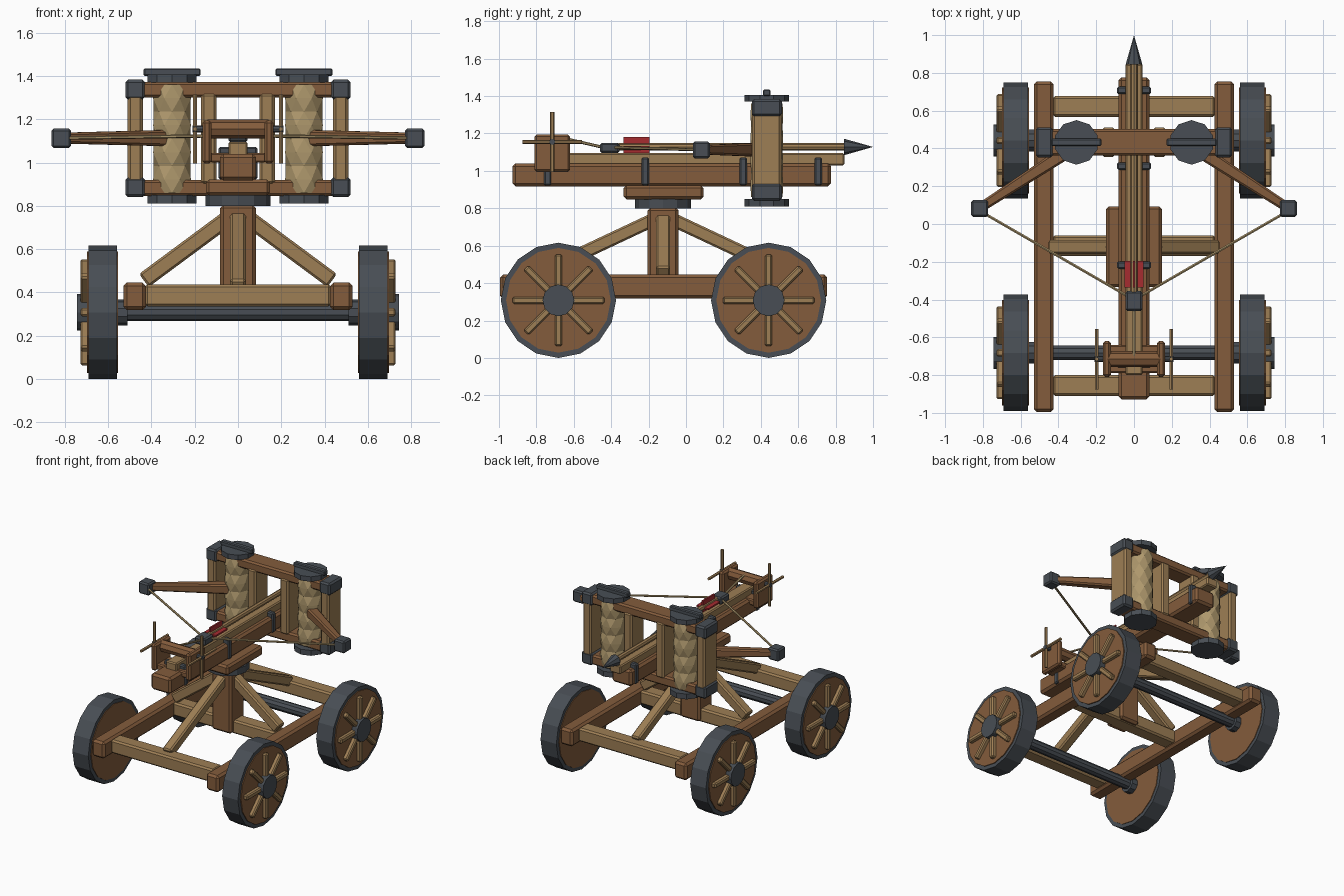
import bpy, bmesh, math
from mathutils import Vector, Matrix

if "Cube" in bpy.data.objects:
    bpy.data.objects.remove(bpy.data.objects["Cube"])


def material(name, rgb):
    m = bpy.data.materials.new(name)
    m.diffuse_color = (*rgb, 1)
    m.use_nodes = True
    m.node_tree.nodes["Principled BSDF"].inputs["Base Color"].default_value = m.diffuse_color
    return m


BROWN = material("dark_wood", (0.23, 0.107, 0.045))
LIGHT = material("light_wood", (0.34, 0.21, 0.09))
IRON = material("iron", (0.065, 0.076, 0.089))
ROPE = material("rope", (0.42, 0.31, 0.15))
RED = material("red_feather", (0.38, 0.025, 0.03))


def finish(name, bm, mat, bevel=0):
    bmesh.ops.recalc_face_normals(bm, faces=bm.faces)
    me = bpy.data.meshes.new(name)
    bm.to_mesh(me)
    bm.free()
    me.materials.append(mat)
    ob = bpy.data.objects.new(name, me)
    bpy.context.collection.objects.link(ob)
    if bevel:
        mod = ob.modifiers.new("bevel", "BEVEL")
        mod.width, mod.segments = bevel, 1
    return ob


def box(name, x, y, z, mat, bevel=0.012):
    """Box from (min, max) pairs."""
    bm = bmesh.new()
    bmesh.ops.create_cube(bm, size=1)
    for v in bm.verts:
        v.co = [(a + b) / 2 + c * abs(b - a) for (a, b), c in zip((x, y, z), v.co)]
    return finish(name, bm, mat, bevel)


def along(p, q):
    p, q = Vector(p), Vector(q)
    d = q - p
    return Matrix.Translation((p + q) / 2) @ d.to_track_quat('Z', 'Y').to_matrix().to_4x4(), d.length


def beam(name, p, q, w, mat, w2=None, bevel=0.01):
    """Square beam from p to q, tapering from w to w2."""
    m, length = along(p, q)
    bm = bmesh.new()
    bmesh.ops.create_cube(bm, size=1)
    for v in bm.verts:
        s = (w2 or w) if v.co.z > 0 else w
        v.co = m @ Vector((v.co.x * s, v.co.y * s, v.co.z * length))
    return finish(name, bm, mat, bevel)


def rod(name, p, q, r, mat, n=8, r2=None, bevel=0):
    m, length = along(p, q)
    bm = bmesh.new()
    bmesh.ops.create_cone(bm, cap_ends=True, segments=n, radius1=r,
                          radius2=r if r2 is None else r2, depth=length, matrix=m)
    return finish(name, bm, mat, bevel)


def rope_bundle(name, cx, cy, z0, z1, r, n=8, rows=8):
    """Twisted skein: rings turned half a step, joined by triangles."""
    bm = bmesh.new()
    rings = []
    for i in range(rows + 1):
        rad = r * (1 if i % 2 else 0.9)
        rings.append([bm.verts.new((cx + rad * math.cos(a), cy + rad * math.sin(a),
                                    z0 + (z1 - z0) * i / rows))
                      for a in [2 * math.pi * (k + i / 2) / n for k in range(n)]])
    for lo, hi in zip(rings, rings[1:]):
        for k in range(n):
            j = (k + 1) % n
            bm.faces.new((lo[k], lo[j], hi[k]))
            bm.faces.new((lo[j], hi[j], hi[k]))
    bm.faces.new(rings[0])
    bm.faces.new(rings[-1])
    return finish(name, bm, ROPE)


# Wheels and axles
WZ = 0.308
for end, wy in (("rear", -0.682), ("front", 0.442)):
    rod(f"{end}_axle", (-0.6, wy, WZ), (0.6, wy, WZ), 0.04, IRON, 10)
    for side, s in (("left", -1), ("right", 1)):
        tag = f"{end}_{side}"
        rod(f"{tag}_tyre", (s * 0.56, wy, WZ), (s * 0.692, wy, WZ), 0.308, IRON, 16)
        rod(f"{tag}_wheel_disc", (s * 0.555, wy, WZ), (s * 0.699, wy, WZ), 0.28, BROWN, 16)
        rod(f"{tag}_hub", (s * 0.6, wy, WZ), (s * 0.745, wy, WZ), 0.085, IRON, 12)
        rod(f"{tag}_axle_collar", (s * 0.51, wy, WZ), (s * 0.57, wy, WZ), 0.06, IRON, 10)
        for k in range(8):
            a = k * math.pi / 4
            dy, dz = math.cos(a), math.sin(a)
            beam(f"{tag}_spoke", (s * 0.71, wy + 0.05 * dy, WZ + 0.05 * dz),
                 (s * 0.71, wy + 0.245 * dy, WZ + 0.245 * dz), 0.038, LIGHT, bevel=0.008)

# Chassis frame
for s in (-1, 1):
    box("side_rail", (s * 0.425, s * 0.53), (-0.995, 0.755), (0.318, 0.445), BROWN, 0.016)
for y in (-0.855, -0.115, 0.622):
    box("cross_beam", (-0.43, 0.43), (y - 0.055, y + 0.055), (0.335, 0.437), LIGHT)

# Post, braces and turntable
PY = -0.122
box("post", (-0.083, 0.083), (PY - 0.083, PY + 0.083), (0.34, 0.805), BROWN, 0.016)
for s in (-1, 1):
    beam("side_brace", (s * 0.05, PY, 0.74), (s * 0.435, PY, 0.455), 0.075, LIGHT)
    beam("long_brace", (0, PY + s * 0.05, 0.74), (0, PY + s * 0.72, 0.425), 0.072, LIGHT)
rod("turntable", (0, PY, 0.80), (0, PY, 0.85), 0.15, IRON, 12)
box("saddle", (-0.147, 0.147), (-0.333, 0.093), (0.848, 0.922), BROWN, 0.014)

# Stock, slide rail and iron bands
box("stock", (-0.083, 0.083), (-0.928, 0.775), (0.917, 1.04), BROWN, 0.016)
box("slide_rail", (-0.045, 0.045), (-0.80, 0.848), (1.03, 1.095), LIGHT, 0.008)
for y in (-0.74, -0.218, 0.306, 0.707):
    box("iron_band", (-0.09, 0.09), (y - 0.02, y + 0.02), (0.922, 1.072), IRON, 0.008)

# Bolt
BZ = 1.128
rod("bolt_shaft", (0, -0.36, BZ), (0, 0.86, BZ), 0.02, LIGHT, 8)
rod("bolt_head", (0, 0.845, BZ), (0, 1.0, BZ), 0.044, IRON, 8, 0)
box("flight_vertical", (-0.006, 0.006), (-0.335, -0.195), (1.09, 1.18), RED, 0)
box("flight_horizontal", (-0.05, 0.05), (-0.335, -0.195), (BZ - 0.006, BZ + 0.006), RED, 0)

# Claw, bowstring and draw rope
box("claw", (-0.045, 0.045), (-0.46, -0.355), (1.095, 1.15), IRON, 0.01)
rod("draw_rope", (0, -0.44, 1.125), (0, -0.70, 1.185), 0.008, ROPE, 6)

# Winch
WY, WH = -0.715, 1.155
rod("winch_drum", (-0.14, WY, WH), (0.14, WY, WH), 0.043, BROWN, 8)
rod("winch_axle", (-0.21, WY, WH), (0.21, WY, WH), 0.016, IRON, 8)
for s in (-1, 1):
    box("winch_cheek", (s * 0.122, s * 0.165), (-0.81, -0.62), (0.995, 1.195), BROWN)
    rod("winch_handle", (s * 0.198, WY, WH - 0.16), (s * 0.198, WY, WH + 0.16), 0.011, LIGHT, 6)
    rod("winch_handle", (s * 0.198, WY - 0.16, WH), (s * 0.198, WY + 0.16, WH), 0.011, LIGHT, 6)
box("winch_base", (-0.13, 0.13), (-0.79, -0.64), (1.0, 1.045), BROWN, 0.008)

# Spring frame
SY = 0.432
for name, z in (("top_frame_beam", (1.30, 1.372)), ("bottom_frame_beam", (0.845, 0.92))):
    box(name, (-0.49, 0.49), (SY - 0.07, SY + 0.07), z, BROWN)
for s in (-1, 1):
    for x in (0.475, 0.135):
        box("frame_upright", (s * (x - 0.035), s * (x + 0.035)), (SY - 0.078, SY + 0.078),
            (0.90, 1.32), LIGHT)
    for z in (0.886, 1.337):
        box("corner_cap", (s * 0.43, s * 0.52), (SY - 0.08, SY + 0.08), (z - 0.046, z + 0.046), IRON)

    # Torsion springs with washers
    sx = s * 0.305
    rope_bundle("torsion_spring", sx, SY, 0.86, 1.36, 0.094)
    rod("top_washer", (sx, SY, 1.37), (sx, SY, 1.407), 0.118, IRON, 10)
    rod("bottom_washer", (sx, SY, 0.81), (sx, SY, 0.85), 0.118, IRON, 10)
    box("washer_bar", (sx - 0.132, sx + 0.132), (SY - 0.02, SY + 0.02), (1.40, 1.435), IRON, 0.006)

    # Bow arm, tip and string
    beam("bow_arm", (sx, 0.415, 1.113), (s * 0.815, 0.085, 1.113), 0.076, BROWN, 0.05)
    box("arm_tip", (s * 0.772, s * 0.862), (0.037, 0.127), (1.067, 1.157), IRON, 0.01)
    rod("bowstring", (s * 0.80, 0.06, 1.113), (s * 0.02, -0.39, 1.125), 0.008, ROPE, 6)
